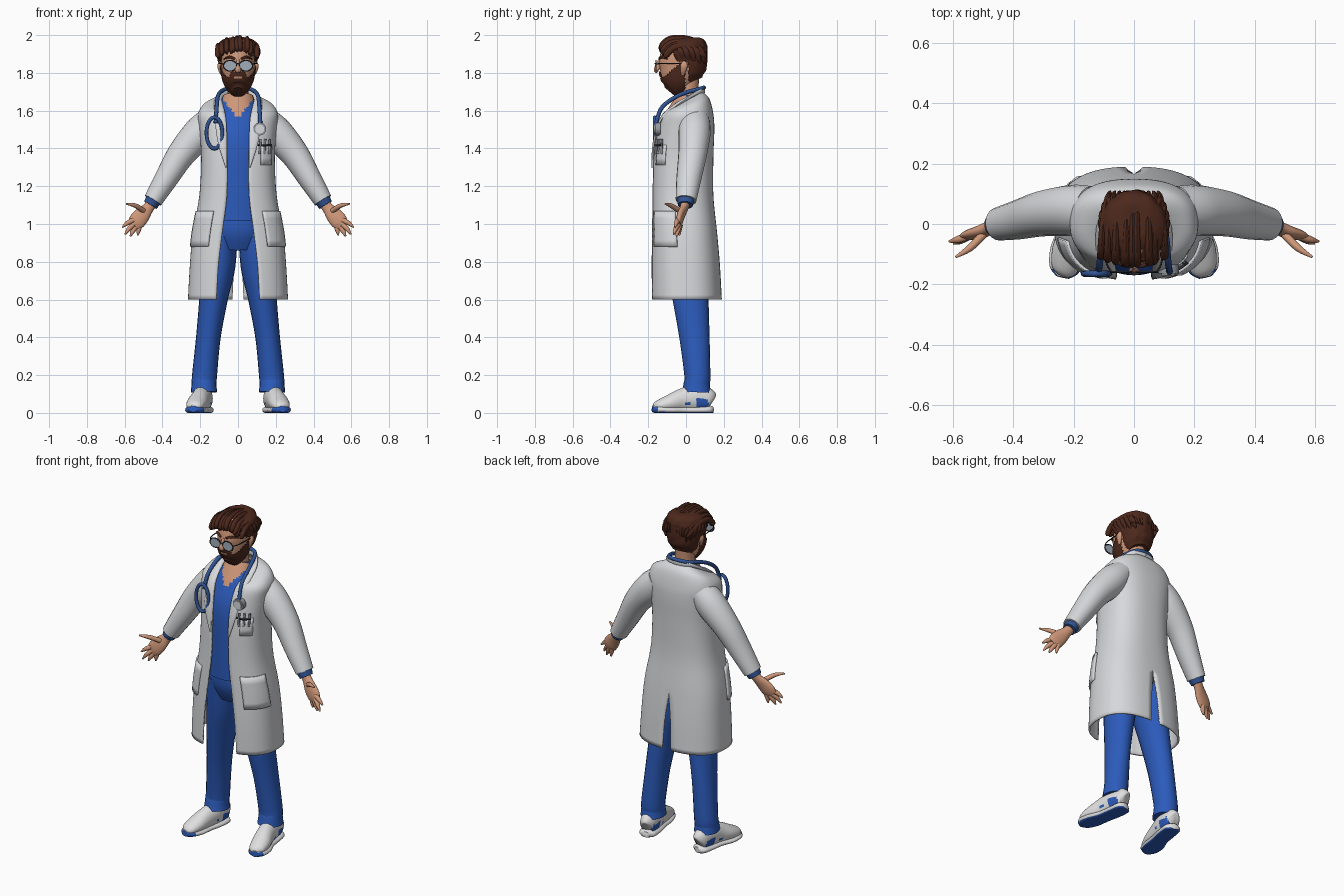
import bpy, math, random
from mathutils import Vector, noise

random.seed(4)
if "Cube" in bpy.data.objects:
    bpy.data.objects.remove(bpy.data.objects["Cube"])


def material(name, r, g, b):
    m = bpy.data.materials.new(name)
    m.use_nodes = True
    m.diffuse_color = (r, g, b, 1)
    m.node_tree.nodes["Principled BSDF"].inputs["Base Color"].default_value = (r, g, b, 1)
    return m


WHITE = material("coat white", .68, .69, .71)
SHOE = material("shoe white", .74, .74, .75)
BLUE = material("scrub blue", .025, .105, .5)
TUBE = material("tube blue", .03, .09, .3)
SKIN = material("skin", .62, .31, .19)
HAIR = material("hair brown", .075, .022, .012)
STEEL = material("steel grey", .3, .32, .36)
LENS = material("lens grey", .36, .42, .49)
DARK = material("dark frame", .03, .03, .04)


def spline(rows, k):
    """Smoothly interpolate rows of numbers, k steps per span."""
    out, last = [], len(rows) - 1
    for i in range(last):
        quad = [rows[max(i - 1, 0)], rows[i], rows[i + 1], rows[min(i + 2, last)]]
        for s in range(k):
            t = s / k
            out.append([.5 * (2 * b + (c - a) * t + (2 * a - 5 * b + 4 * c - d) * t * t
                              + (3 * b - a - 3 * c + d) * t ** 3) for a, b, c, d in zip(*quad)])
    return out + [list(rows[-1])]


def build(name, verts, faces, mats, rule=None, mirror=False):
    """Make an object; rule(centre) gives a material slot, or None to drop the face."""
    slots = []
    if rule:
        kept = []
        for f in faces:
            slot = rule(sum((verts[i] for i in f), Vector()) / len(f))
            if slot is not None:
                kept.append(f)
                slots.append(slot)
        faces = kept
    me = bpy.data.meshes.new(name)
    me.from_pydata(verts, [], faces)
    for m in mats:
        me.materials.append(m)
    for p, s in zip(me.polygons, slots):
        p.material_index = s
    ob = bpy.data.objects.new(name, me)
    bpy.context.collection.objects.link(ob)
    if mirror:
        ob.modifiers.new("Mirror", "MIRROR")
    return ob


def loft(name, rows, mats, n=20, k=5, ref=(0, 1, 0), rule=None, mirror=False, bump=None):
    """Skin ellipses (x, y, z, radius, radius) along a path, with end caps."""
    rows = spline(rows, k)
    pts = [Vector(r[:3]) for r in rows]
    verts, faces = [], []
    for i, r in enumerate(rows):
        t = (pts[min(i + 1, len(pts) - 1)] - pts[max(i - 1, 0)]).normalized()
        side = Vector(ref).cross(t).normalized()
        up = t.cross(side)
        for j in range(n):
            a = math.tau * j / n
            out = side * max(r[3], .001) * math.cos(a) + up * max(r[4], .001) * math.sin(a)
            v = pts[i] + out * (1 + (bump(pts[i] + out) if bump else 0))
            v.z = max(v.z, 0)
            verts.append(v)
    for i in range(len(rows) - 1):
        for j in range(n):
            b = (j + 1) % n
            faces.append((i * n + j, i * n + b, i * n + n + b, i * n + n + j))
    faces += [tuple(reversed(range(n))), tuple(range(len(verts) - n, len(verts)))]
    return build(name, verts, faces, mats, rule, mirror)


def wire(name, points, radius, mat, cyclic=False, mirror=False):
    cu = bpy.data.curves.new(name, "CURVE")
    cu.dimensions = "3D"
    cu.bevel_depth, cu.bevel_resolution = radius, 2
    sp = cu.splines.new("POLY")
    points = points if cyclic else spline(points, 5)
    sp.points.add(len(points) - 1)
    for p, q in zip(sp.points, points):
        p.co = (*q, 1)
    sp.use_cyclic_u, sp.use_smooth = cyclic, True
    cu.materials.append(mat)
    ob = bpy.data.objects.new(name, cu)
    bpy.context.collection.objects.link(ob)
    if mirror:
        ob.modifiers.new("Mirror", "MIRROR")


def oval(x, y, z, rx, rz, n=24):
    return [(x + rx * math.cos(math.tau * i / n), y, z + rz * math.sin(math.tau * i / n)) for i in range(n)]


# Coat: rows of height, half width, front, back, front opening, back slit, forward slope
coat_rows = [(.6, .265, -.19, .19, .115, .03, 0), (.78, .255, -.19, .18, .105, .02, 0),
             (.95, .24, -.185, .165, .085, 0, 0), (1.15, .205, -.18, .145, .06, 0, 0),
             (1.35, .195, -.175, .145, .058, 0, 0), (1.5, .205, -.155, .15, .062, 0, 0),
             (1.58, .212, -.13, .145, .07, 0, 0), (1.66, .18, -.1, .125, .08, 0, .25),
             (1.7, .105, -.06, .09, .085, 0, .5)]


def coat_point(row, u, grow=0):
    z, w, front, back, gap, slit, slope = row
    a = math.asin(min(1, max(gap, 0) / w) ** 1.25)
    b = math.pi - math.asin((max(slit, 0) / w) ** 1.25)
    a += (b - a) * u
    c = math.cos(a)
    y = (front + back) / 2 - ((back - front) / 2 + grow) * math.copysign(abs(c) ** .8, c)
    return Vector(((w + grow) * abs(math.sin(a)) ** .8, y, z - slope * (back - y)))


def coat_patch(name, rows, u0, u1, grow, n, thick, mirror=True):
    verts = [coat_point(r, u0 + (u1 - u0) * j / n, grow) for r in rows for j in range(n + 1)]
    for v in verts:
        v.x = 0 if v.x < .0005 else v.x
    m = n + 1
    faces = [(i * m + j, i * m + j + 1, i * m + m + j + 1, i * m + m + j)
             for i in range(len(rows) - 1) for j in range(n)]
    ob = build(name, verts, faces, [WHITE], mirror=mirror)
    s = ob.modifiers.new("Solidify", "SOLIDIFY")
    s.thickness, s.offset = thick, -1


fine = spline(coat_rows, 5)
coat_patch("coat", fine, 0, 1, 0, 32, .01)
coat_patch("hip_pockets", [r for r in fine if .86 < r[0] < 1.1], .1, .4, .009, 10, .012)
coat_patch("breast_pocket", [r for r in fine if 1.29 < r[0] < 1.43], .12, .28, .005, 6, .008, False)
loft("lapels_and_collar", [(.062, -.178, 1.3, .004, .006), (.082, -.168, 1.43, .024, .008),
                           (.094, -.128, 1.56, .03, .009), (.104, -.05, 1.63, .024, .01),
                           (.1, .02, 1.67, .018, .01), (.06, .08, 1.7, .018, .008),
                           (0, .094, 1.705, .018, .008)], [WHITE], n=12, mirror=True)
loft("sleeves", [(.14, .045, 1.55, .075, .08), (.205, .045, 1.48, .087, .085), (.3, .035, 1.37, .075, .076),
                 (.38, .015, 1.24, .062, .066), (.45, 0, 1.125, .05, .055)], [WHITE], mirror=True)
loft("shirt_cuffs", [(.44, 0, 1.14, .045, .05), (.464, -.003, 1.1, .038, .04)], [TUBE], k=2, mirror=True)

# Shirt with a skin V at the neck, then trousers
loft("shirt", [(0, -.03, 1.02, .17, .138), (0, -.03, 1.2, .165, .14), (0, -.025, 1.42, .165, .14),
               (0, -.01, 1.54, .155, .115), (0, .005, 1.62, .1, .085), (0, .02, 1.68, .078, .06)],
     [BLUE, SKIN], n=48, k=8, rule=lambda c: int(c.y < 0 and c.z > 1.555 + 1.3 * abs(c.x)))
loft("trouser_hips", [(0, -.015, 1.05, .16, .135), (0, -.01, .97, .17, .135), (0, .005, .88, .13, .11)], [BLUE])
loft("trouser_legs", [(.085, -.005, .99, .085, .125), (.102, .01, .78, .088, .112), (.13, .025, .6, .075, .095),
                      (.157, .045, .4, .065, .08), (.177, .06, .2, .066, .069), (.18, .057, .15, .066, .07),
                      (.18, .055, .11, .07, .077)], [BLUE], mirror=True)

# Shoes
Z = (0, 0, 1)
loft("shoe_uppers", [(.175, .137, .06, .02, .035), (.178, .122, .067, .042, .06), (.185, .06, .078, .05, .074),
                     (.2, -.02, .067, .05, .062), (.218, -.09, .05, .054, .045), (.23, -.15, .036, .043, .028),
                     (.236, -.17, .03, .02, .012)], [SHOE, BLUE], n=28, ref=Z, mirror=True,
     rule=lambda c: int(.055 < c.y < .12 and .035 < c.z < .075 or .0 < c.y < .03 and .04 < c.z < .06))
loft("shoe_soles", [(.173, .142, .016, .02, .018), (.178, .12, .016, .048, .024), (.185, .06, .014, .053, .022),
                    (.2, -.02, .014, .051, .022), (.218, -.09, .014, .06, .022), (.231, -.15, .018, .05, .022),
                    (.237, -.177, .02, .022, .016)], [SHOE, BLUE], n=28, ref=Z, mirror=True,
     rule=lambda c: int(c.z < .006 or c.y < -.15 and c.z < .03))
for i in range(4):
    y, z = -.075 + i * .026, .096 + i * .013
    x = .213 - i * .006
    wire("shoe_lace", [(x - .03, y, z - .012), (x, y - .004, z), (x + .03, y, z - .012)], .005, STEEL, mirror=True)

# Hands
loft("palms", [(.445, 0, 1.125, .03, .028), (.475, -.01, 1.085, .03, .022), (.505, -.025, 1.05, .042, .021),
               (.535, -.035, 1.015, .045, .018), (.553, -.04, .993, .034, .012)], [SKIN], mirror=True)
fingers = {"thumb": ((.5, -.035, 1.07), (.545, -.08, 1.098), (.592, -.11, 1.107)),
           "index_finger": ((.555, -.042, 1.02), (.585, -.052, 1.005), (.613, -.058, .983)),
           "middle_finger": ((.55, -.04, 1.0), (.577, -.055, .975), (.598, -.065, .945)),
           "ring_finger": ((.538, -.035, .99), (.558, -.045, .96), (.57, -.05, .935)),
           "little_finger": ((.52, -.03, .995), (.527, -.035, .965), (.53, -.035, .94))}
for name, (a, b, c) in fingers.items():
    loft(name + "s", [(*a, .014, .014), (*b, .012, .012), (*c, .004, .004)], [SKIN], n=10, k=4, mirror=True)

# Head and neck
loft("neck", [(0, .02, 1.6, .07, .06), (0, .01, 1.67, .056, .055), (0, .01, 1.78, .055, .06)], [SKIN])
skull = [(0, -.085, 1.703, .02, .03), (0, -.07, 1.722, .05, .062), (0, -.052, 1.76, .073, .09),
         (0, -.03, 1.82, .086, .116), (0, -.02, 1.88, .09, .118), (0, -.01, 1.93, .082, .108),
         (0, 0, 1.965, .05, .07), (0, 0, 1.975, .02, .03)]
loft("head", skull, [SKIN], n=32)


def beard_area(c):
    top = 1.778 + max(0, c.y + .115) * .9
    if abs(c.x) < .042 and c.y < -.1:
        top = 1.807
    mouth = abs(c.x) < .024 and 1.769 < c.z < 1.781 and c.y < -.1
    return 0 if c.z < top and c.y < -.005 and not mouth else None


loft("beard", [(x, y, z - .004, a + .008, b + .008) for x, y, z, a, b in skull[:5]], [HAIR], n=64, k=12,
     rule=beard_area)
loft("nose", [(0, -.137, 1.868, .009, .01), (0, -.148, 1.84, .011, .014), (0, -.156, 1.815, .017, .015),
              (0, -.15, 1.805, .01, .008)], [SKIN], n=14, mirror=False)
loft("ears", [(.088, -.018, 1.79, .004, .008), (.094, -.014, 1.815, .01, .016), (.098, -.01, 1.84, .011, .02),
              (.094, -.008, 1.862, .005, .01)], [SKIN], n=14, mirror=True)
loft("eyebrows", [(.016, -.14, 1.874, .005, .006), (.045, -.131, 1.884, .007, .007),
                  (.074, -.098, 1.874, .003, .005)], [HAIR], n=10, mirror=True)

# Hair shell with combed locks
loft("hair", [(0, .035, 1.755, .055, .055), (0, .022, 1.79, .084, .085), (0, .008, 1.86, .104, .108),
              (0, -.008, 1.92, .112, .12), (0, -.01, 1.96, .1, .113), (0, -.012, 1.983, .06, .075),
              (0, -.012, 1.99, .02, .025)], [HAIR], n=64, k=8,
     bump=lambda p: .05 * noise.noise(Vector((p.x * 45, p.y * 12, p.z * 20))),
     rule=lambda c: 0 if c.z > 1.908 or c.y > (-.045 if c.z > 1.862 else .012) else None)
for i in range(11):
    x = (i - 5) * .0195
    d = 4.5 * x * x + random.uniform(0, .012)
    s = x + random.uniform(-.012, .012)
    f = 2.5 * x * x
    loft("combed_lock", [(x, -.112 + f, 1.905 - d * .3, .004, .003), (s, -.13 + f, 1.94 - d, .016, .014),
                         (s, -.085 + f, 1.982 - d, .018, .013), (s * .95, .01, 1.982 - d, .018, .012),
                         (x * .9, .085, 1.945 - d, .016, .01), (x * .8, .108, 1.88, .004, .003)],
         [HAIR], n=10, ref=(1, 0, 0))
for side in (-1, 1):
    for i in range(6):
        y = -.055 + i * .027
        w = math.sqrt(max(.1, 1 - (y / .125) ** 2))
        loft("side_lock", [(side * .1 * w, y - .02, 1.95, .004, .004), (side * .11 * w, y, 1.915, .01, .016),
                           (side * .1 * w, y + .012, 1.88, .009, .014), (side * .088 * w, y + .018, 1.85, .003, .004)],
             [HAIR], n=10)

# Glasses
loft("lenses", [(.042, -.157, 1.838, .034, .027), (.042, -.161, 1.838, .034, .027)], [LENS], n=24, k=1, ref=Z, mirror=True)
wire("lens_frames", oval(.042, -.159, 1.838, .035, .028), .0035, DARK, True, True)
wire("glasses_bridge", [(-.009, -.16, 1.845), (0, -.165, 1.85), (.009, -.16, 1.845)], .003, DARK)
wire("glasses_arms", [(.076, -.158, 1.847), (.093, -.12, 1.85), (.1, -.01, 1.85)], .003, DARK, mirror=True)

# Stethoscope and pens
arc = [(.118, -.158, 1.535), (.113, -.125, 1.62), (.103, -.03, 1.685), (.065, .072, 1.715)]
wire("stethoscope_tube", [(-x, y, z) for x, y, z in arc] + [(0, .095, 1.722)] + arc[::-1], .011, TUBE)
wire("stethoscope_loop", oval(-.125, -.165, 1.482, .042, .083), .01, TUBE, True)
loft("chest_piece", [(.115, -.135, 1.503, .034, .034), (.115, -.165, 1.503, .034, .034)], [STEEL], k=1, ref=Z)
loft("chest_piece_face", [(.115, -.164, 1.503, .024, .024), (.115, -.17, 1.503, .024, .024)], [WHITE], k=1, ref=Z)
for x in (.115, .14, .165):
    y = -.16 + (x - .115) * .6
    wire("pen", [(x, y, 1.37), (x + .004, y + .003, 1.45)], .006, STEEL)
wire("pocket_clip", [(.1, -.162, 1.42), (.14, -.153, 1.416), (.178, -.128, 1.42)], .005, DARK)

# Smooth shading that keeps hard edges
for ob in bpy.context.scene.objects:
    ob.select_set(ob.type == "MESH")
    if ob.type == "MESH":
        bpy.context.view_layer.objects.active = ob
bpy.ops.object.shade_smooth_by_angle(angle=.8)
